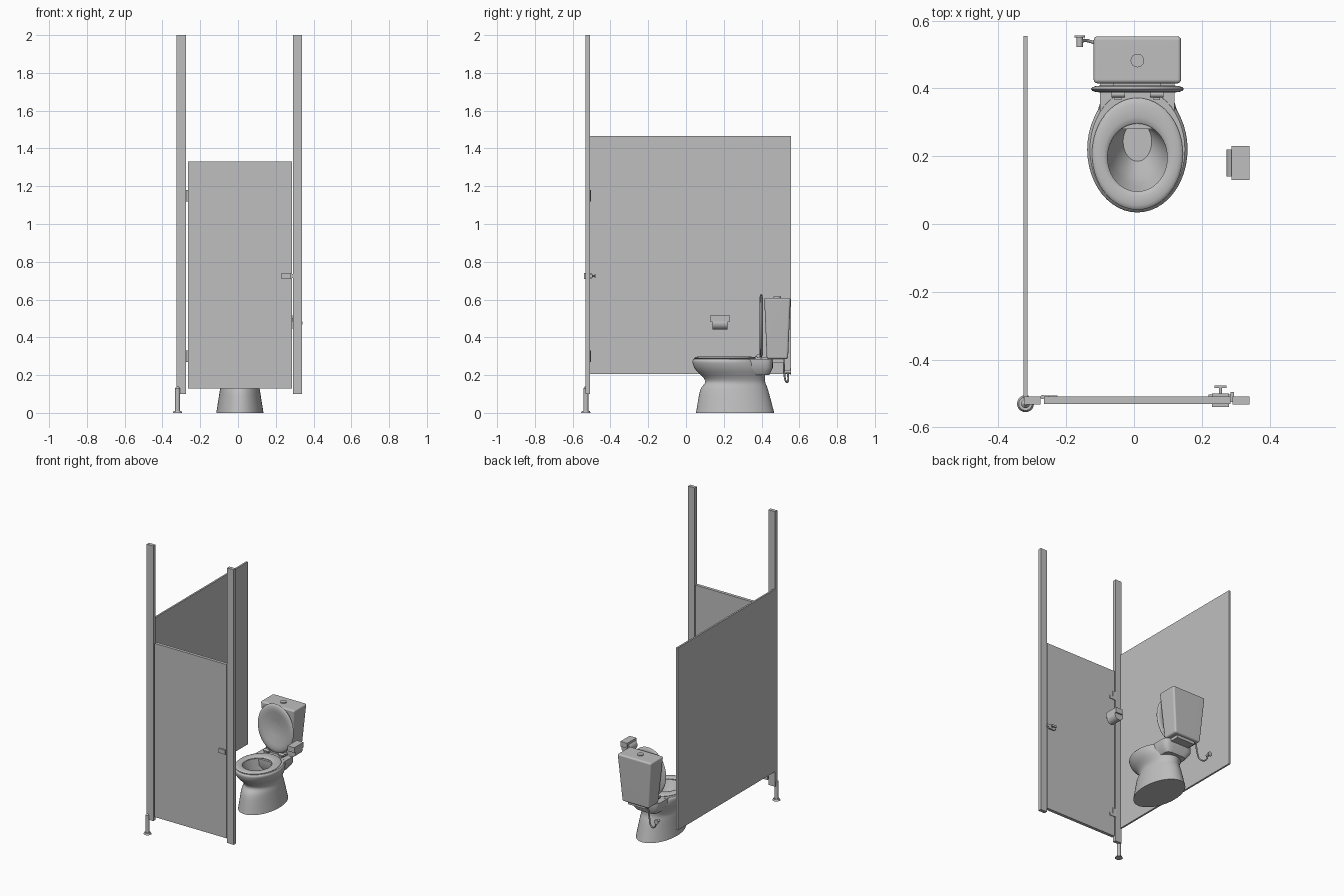
import bpy, bmesh
from math import cos, sin, pi, copysign, radians
from mathutils import Vector

cube = bpy.data.objects.get("Cube")
if cube:
    bpy.data.objects.remove(cube, do_unlink=True)

shade = (0.52, 0.52, 0.52, 1)
grey = bpy.data.materials.new("light_grey")
grey.use_nodes = True
grey.diffuse_color = shade
grey.node_tree.nodes["Principled BSDF"].inputs["Base Color"].default_value = shade

TOILET_X = 0.01
DOOR_Y = -0.52
DOOR_BACK = -0.51
SHEET = 0.024
PANEL_X = -0.32
LATCH_X = 0.255
LATCH_Z = 0.725


def finish(name, bm, smooth_angle=None):
    """Turn a bmesh into a grey object, smooth shaded if an angle is given."""
    bmesh.ops.recalc_face_normals(bm, faces=bm.faces)
    mesh = bpy.data.meshes.new(name)
    bm.to_mesh(mesh)
    bm.free()
    mesh.materials.append(grey)
    part = bpy.data.objects.new(name, mesh)
    bpy.context.collection.objects.link(part)
    if smooth_angle:
        bpy.ops.object.select_all(action='DESELECT')
        part.select_set(True)
        bpy.context.view_layer.objects.active = part
        bpy.ops.object.shade_smooth_by_angle(angle=radians(smooth_angle))
    return part


def box(name, centre, size):
    bm = bmesh.new()
    bmesh.ops.create_cube(bm, size=1)
    bmesh.ops.scale(bm, verts=bm.verts, vec=size)
    bmesh.ops.translate(bm, verts=bm.verts, vec=centre)
    return finish(name, bm)


def rod(name, start, direction, radius, end_radius=None, sides=20):
    """Round bar or cone running from a start point along a direction."""
    start, direction = Vector(start), Vector(direction)
    bm = bmesh.new()
    bmesh.ops.create_cone(bm, cap_ends=True, segments=sides, radius1=radius,
                          radius2=end_radius or radius, depth=direction.length)
    turn = direction.to_track_quat('Z', 'Y')
    for vert in bm.verts:
        vert.co = turn @ vert.co + start + direction / 2
    return finish(name, bm, 40)


def loft(name, rows, power=2.0, sides=48, loop=False):
    """Skin stacked superellipses given as (z, centre y, half width, half length)."""
    bm = bmesh.new()
    rings = []
    for z, centre_y, half_width, half_length in rows:
        ring = []
        for step in range(sides):
            angle = 2 * pi * step / sides
            c, s = (copysign(abs(t) ** (2 / power), t) for t in (cos(angle), sin(angle)))
            ring.append(bm.verts.new((TOILET_X + half_width * c, centre_y + half_length * s, z)))
        rings.append(ring)
    pairs = list(zip(rings, rings[1:]))
    if loop:
        pairs.append((rings[-1], rings[0]))
    else:
        bm.faces.new(rings[0])
        bm.faces.new(rings[-1])
    for low, high in pairs:
        for i in range(sides):
            j = (i + 1) % sides
            bm.faces.new((low[i], low[j], high[j], high[i]))
    return finish(name, bm, 40)


def flowing(keys, steps=4):
    """Smooth rows passing through a few key rows."""
    keys = [Vector(key) for key in keys]
    padded = [keys[0], *keys, keys[-1]]
    rows = []
    for before, a, b, after in zip(padded, padded[1:], padded[2:], padded[3:]):
        slope_a, slope_b = (b - before) / 2, (after - a) / 2
        for step in range(steps):
            t = step / steps
            ease = t * t * (3 - 2 * t)
            rows.append(a.lerp(b, ease) + slope_a * t * (1 - t) ** 2 - slope_b * t * t * (1 - t))
    return rows + [keys[-1]]


# Partition: posts, door and side panel
for name, x in (("hinge_post", -0.3), ("latch_post", 0.315)):
    box(name, (x, DOOR_Y, 1.05), (0.05, SHEET, 1.9))
box("door", (0.01, DOOR_Y, 0.73), (0.55, SHEET * 0.9, 1.2))
box("side_panel", (PANEL_X, 0.02, 0.835), (SHEET / 2, 1.07, 1.26))

# Adjustable foot under the corner
foot = Vector((PANEL_X, -0.53, 0))
up = Vector((0, 0, 1))
rod("foot_base", foot, up * 0.01, 0.025, 0.02)
rod("foot_leg", foot, up * 0.13, 0.013)
rod("foot_tip", foot + up * 0.13, up * 0.01, 0.013, 0.005)

# Door hinges
for label, z in (("lower", 0.3), ("upper", 1.15)):
    rod(label + "_hinge_pin", (-0.27, DOOR_BACK, z - 0.03), up * 0.06, 0.006)
    box(label + "_hinge_plate", (-0.26, DOOR_BACK, z), (0.02, 0.01, 0.06))
    box(label + "_hinge_leaf", (-0.245, DOOR_BACK, z - 0.02), (0.04, 0.01, 0.02))

# Door latch and its keeper
box("latch_body", (LATCH_X, DOOR_Y, LATCH_Z), (0.05, 0.04, 0.03))
box("latch_bolt", (LATCH_X, DOOR_BACK, LATCH_Z), (0.07, 0.015, 0.01))
box("latch_keeper", (0.29, DOOR_BACK, LATCH_Z), (0.01, 0.03, 0.02))
rod("latch_stem", (LATCH_X, DOOR_BACK, LATCH_Z), (0, 0.03, 0), 0.005)
box("latch_handle", (LATCH_X, -0.48, LATCH_Z), (0.036, 0.007, 0.014))

# Paper holder
rod("paper_roll", (0.307, 0.14, 0.475), (0, 0.08, 0), 0.034, sides=28)
box("paper_holder_cover", (0.314, 0.18, 0.5), (0.052, 0.1, 0.036))

# Toilet bowl: flared foot, waist and rim outside, then the hollow inside
outside = flowing([(0, 0.26, 0.125, 0.207), (0.12, 0.255, 0.106, 0.18),
                   (0.17, 0.26, 0.1, 0.158), (0.23, 0.235, 0.135, 0.185),
                   (0.27, 0.22, 0.148, 0.186), (0.285, 0.22, 0.14, 0.178)])
inside = flowing([(0.285, 0.196, 0.09, 0.1), (0.22, 0.215, 0.07, 0.085),
                  (0.15, 0.243, 0.042, 0.058)])
loft("toilet_bowl", outside + inside)
loft("rear_deck", [(0.2, 0.37, 0.08, 0.07), (0.24, 0.37, 0.11, 0.09),
                   (0.284, 0.37, 0.11, 0.09)], power=5)

# Seat ring: a rounded section swept between the hole and the outer edge
seat_rows = []
for step in range(12):
    turn = 2 * pi * step / 12
    out = (1 + cos(turn)) / 2
    seat_rows.append((0.29 + 0.008 * sin(turn), 0.196 + 0.011 * out,
                      0.088 + 0.046 * out, 0.1 + 0.065 * out))
loft("seat", seat_rows, loop=True)

# Raised lid: a rounded edge and shallow hollow, lofted flat then stood upright
lid_rows = []
for step in range(7):
    turn = pi * (step / 6 - 0.5)
    edge = 0.8 + 0.2 * cos(turn)
    lid_rows.append((0.01 * sin(turn), 0, 0.137 * edge, 0.168 * edge))
for step in range(1, 6):
    size = 0.8 - 0.12 * step
    lid_rows.append((0.01 - 0.003 * step, 0, 0.137 * size, 0.168 * size))
lid = loft("raised_lid", lid_rows)
lid.rotation_euler.x = radians(90)
lid.location = (0, 0.398, 0.462)

# Seat hinges
for label, side in (("right", -1), ("left", 1)):
    x = TOILET_X + side * 0.057
    rod(label + "_seat_hinge", (x - 0.02, 0.383, 0.3), (0.04, 0, 0), 0.01)
    box(label + "_seat_hinge_base", (x, 0.38, 0.29), (0.02, 0.03, 0.02))

# Cistern: a box tapering to the bottom with rounded edges, and a flush button
cistern = box("cistern", (TOILET_X, 0.484, 0.447), (0.26, 0.14, 0.325))
for vert in cistern.data.vertices:
    if vert.co.z < 0.3:
        vert.co.x = TOILET_X + (vert.co.x - TOILET_X) * 0.78
        vert.co.y -= (vert.co.y - 0.484) * 0.2
rounding = cistern.modifiers.new("rounded_edges", 'BEVEL')
rounding.width = 0.012
rounding.segments = 4
cistern.data.shade_smooth()
weighted = cistern.modifiers.new("even_shading", 'WEIGHTED_NORMAL')
weighted.keep_sharp = True
rod("flush_button", (TOILET_X, 0.482, 0.6), up * 0.016, 0.02)
box("cistern_mount", (TOILET_X, 0.46, 0.28), (0.14, 0.12, 0.03))

# Water supply hose and wall valve
curve = bpy.data.curves.new("supply_hose", 'CURVE')
curve.dimensions = '3D'
curve.bevel_depth = 0.005
curve.bevel_resolution = 2
curve.resolution_u = 6
curve.use_fill_caps = True
curve.materials.append(grey)
path = [(-0.075, 0.52, 0.29), (-0.085, 0.52, 0.21), (-0.105, 0.53, 0.165),
        (-0.135, 0.54, 0.17), (-0.155, 0.54, 0.21)]
spline = curve.splines.new('BEZIER')
spline.bezier_points.add(len(path) - 1)
for point, place in zip(spline.bezier_points, path):
    point.co = place
    point.handle_left_type = point.handle_right_type = 'AUTO'
bpy.context.collection.objects.link(bpy.data.objects.new("supply_hose", curve))
rod("valve_body", (-0.16, 0.522, 0.218), (0, 0.03, 0), 0.009)
rod("valve_flange", (-0.16, 0.55, 0.218), (0, 0.006, 0), 0.016)
